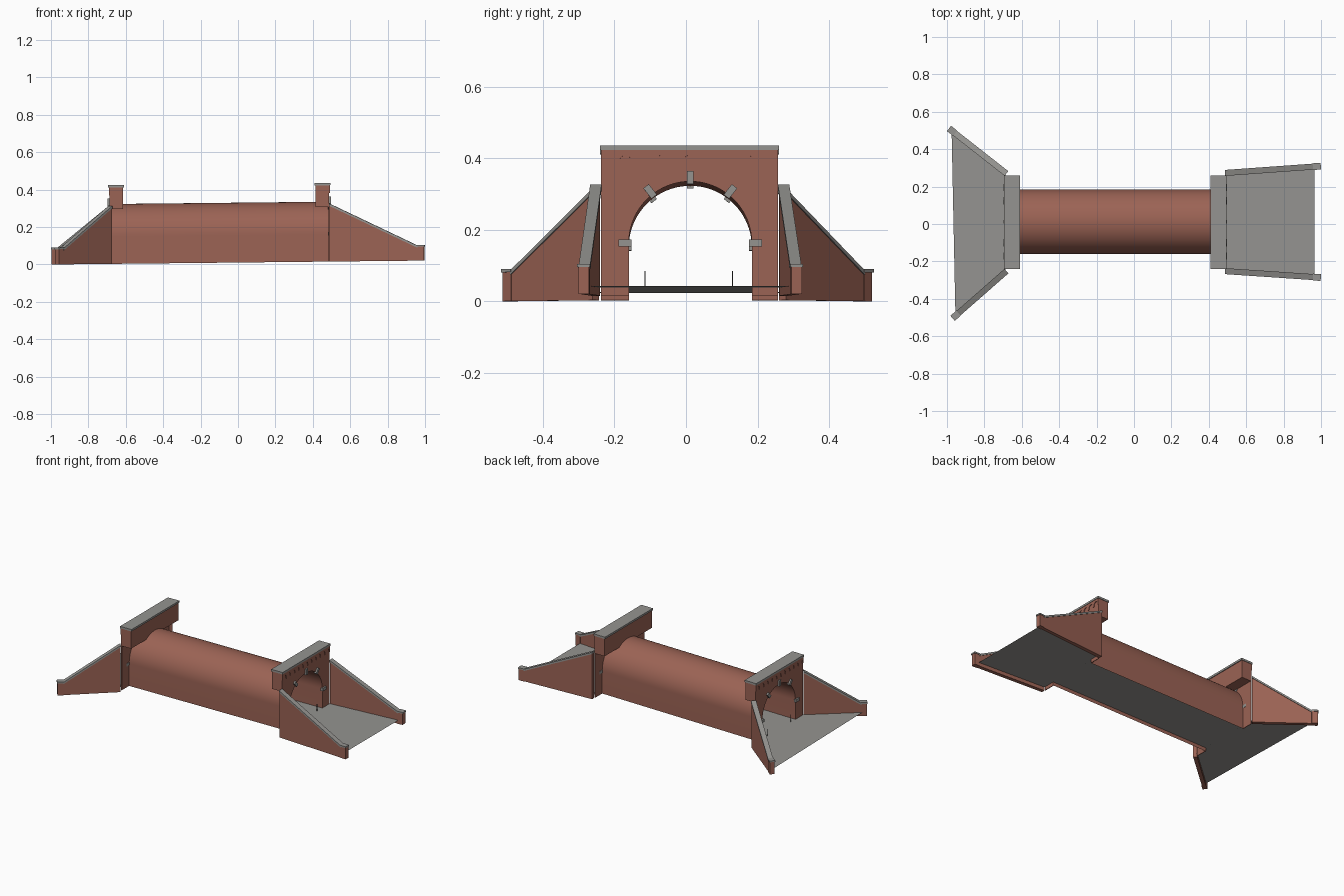
import bpy, bmesh, math
from mathutils import Vector

if "Cube" in bpy.data.objects:
    bpy.data.objects.remove(bpy.data.objects["Cube"])


def material(name, rgb):
    m = bpy.data.materials.new(name)
    m.diffuse_color = (*rgb, 1)
    m.use_nodes = True
    m.node_tree.nodes["Principled BSDF"].inputs["Base Color"].default_value = m.diffuse_color
    return m


BRICK = material("red brick", (0.33, 0.125, 0.09))
STONE = material("grey stone", (0.30, 0.295, 0.28))
DARK = material("dark metal", (0.06, 0.06, 0.06))

YC, R, SPRING = 0.012, 0.172, 0.148       # bore centre, radius, springing height
Y0, Y1 = -0.237, 0.257                    # portal width
FLOOR = 0.023


def finish(bm, name, mat, smooth=False):
    """Tilt everything along the tunnel's gradient and make the object."""
    for v in bm.verts:
        v.co.z += 0.0105 * (v.co.x + 1)
    bmesh.ops.recalc_face_normals(bm, faces=bm.faces)
    me = bpy.data.meshes.new(name)
    bm.to_mesh(me)
    bm.free()
    me.materials.append(mat)
    for p in me.polygons:
        p.use_smooth = smooth
    ob = bpy.data.objects.new(name, me)
    bpy.context.collection.objects.link(ob)
    return ob


def prism(name, points, offset, mat):
    """Extrude a flat outline of 3D points by an offset vector."""
    bm = bmesh.new()
    face = bm.faces.new([bm.verts.new(p) for p in points])
    ext = bmesh.ops.extrude_face_region(bm, geom=[face], use_keep_orig=True)
    vs = [g for g in ext["geom"] if isinstance(g, bmesh.types.BMVert)]
    bmesh.ops.translate(bm, verts=vs, vec=offset)
    bmesh.ops.triangulate(bm, faces=[f for f in bm.faces if len(f.verts) > 4])
    return finish(bm, name, mat)


def slab(name, outline, x0, x1, mat):
    """Outline in (y, z), extruded from x0 to x1."""
    return prism(name, [(x0, y, z) for y, z in outline], Vector((x1 - x0, 0, 0)), mat)


def rect(y0, y1, z0, z1):
    return [(y0, z0), (y1, z0), (y1, z1), (y0, z1)]


def arc(a0, a1, n, r=R, yc=YC, zc=SPRING):
    return [(yc + r * math.cos(a0 + (a1 - a0) * i / n),
             zc + r * math.sin(a0 + (a1 - a0) * i / n)) for i in range(n + 1)]


# Vaulted tunnel barrel
bm = bmesh.new()
section = [(YC + R, 0)] + arc(0, math.pi, 40) + [(YC - R, 0)]
rows = [[bm.verts.new((x, y, z)) for y, z in section] for x in (-0.686, 0.486)]
for i in range(len(section) - 1):
    bm.faces.new((rows[0][i], rows[1][i], rows[1][i + 1], rows[0][i + 1]))
finish(bm, "tunnel_barrel", BRICK, True)

# Road surface: bore strip and the two flared aprons
for name, pts in (
    ("road", [(-0.687, YC - R), (0.487, YC - R), (0.487, YC + R), (-0.687, YC + R)]),
    ("right_apron", [(0.487, -0.25), (0.965, -0.278), (0.965, 0.3), (0.487, 0.268)]),
    ("left_apron", [(-0.687, 0.26), (-0.975, 0.485), (-0.955, -0.475), (-0.687, -0.25)]),
):
    bm = bmesh.new()
    bm.faces.new([bm.verts.new((x, y, FLOOR)) for x, y in pts])
    finish(bm, name, STONE)


def portal(side, xf, s):
    """Portal with outer face at x = xf, facing direction s along x."""
    # Thin face wall with the arch opening
    wall = [(Y0, 0), (Y0, 0.41), (Y1, 0.41), (Y1, 0), (YC + R, 0)]
    wall += arc(0, math.pi, 40) + [(YC - R, 0)]
    slab(side + "_portal_wall", wall, xf - 0.004 * s, xf, BRICK)
    # Deep parapet resting over the barrel
    a = math.asin((0.292 - SPRING) / R)
    body = [(Y0, 0.292), (Y0, 0.41), (Y1, 0.41), (Y1, 0.292)] + arc(a, math.pi - a, 20)
    slab(side + "_parapet", body, xf - 0.072 * s, xf - 0.004 * s, BRICK)
    slab(side + "_parapet_cap", rect(Y0 - 0.003, Y1 + 0.003, 0.408, 0.421),
         xf - 0.077 * s, xf + 0.007 * s, STONE)
    # Frieze with a row of small arches cut into its lower edge
    n, r = 11, 0.017
    step = (Y1 - Y0) / n
    frieze = [(Y0, 0.41), (Y0, 0.366)]
    for i in range(n):
        c = Y0 + step * (i + 0.5)
        frieze += [(c - r, 0.366)] + arc(math.pi, 0, 8, r, c, 0.376) + [(c + r, 0.366)]
    frieze += [(Y1, 0.366), (Y1, 0.41)]
    slab(side + "_arched_frieze", frieze, xf, xf + 0.004 * s, BRICK)
    # Stone blocks around the arch
    for deg in (0, 52, 90, 128, 180):
        t = math.radians(deg)
        u, v = (math.cos(t), math.sin(t)), (-math.sin(t), math.cos(t))
        block = []
        for p, q in ((0.164, -0.0095), (0.201, -0.0095), (0.201, 0.0095), (0.164, 0.0095)):
            block.append((YC + p * u[0] + q * v[0], SPRING + p * u[1] + q * v[1]))
        slab(side + "_arch_stone", block, xf - 0.006 * s, xf + 0.01 * s, STONE)
    # Slim marker posts beside the road
    for y in (-0.115, 0.13):
        slab(side + "_marker_post", rect(y - 0.0015, y + 0.0015, FLOOR, 0.07),
             xf - 0.003 * s, xf, DARK)


portal("right", 0.487, 1)
portal("left", -0.687, -1)


def wing(name, p, q, top, end):
    """Sloping retaining wall from p to q with coping and an end pier."""
    p, q = Vector((*p, 0)), Vector((*q, 0))
    length = (q - p).length
    d = (q - p).normalized()
    nrm = Vector((-d.y, d.x, 0))

    def part(label, tz, width, mat):
        pts = [p + d * t - nrm * width / 2 + Vector((0, 0, z)) for t, z in tz]
        prism(name + label, pts, nrm * width, mat)

    ln = length
    part("_wall", [(0, 0), (ln, 0), (ln, end - 0.016), (0, top - 0.012)], 0.024, BRICK)
    part("_coping", [(0, top - 0.012), (ln, end - 0.016), (ln, end - 0.004), (0, top)],
         0.032, STONE)
    part("_pier", [(ln - 0.002, 0), (ln + 0.034, 0), (ln + 0.034, end - 0.009),
                   (ln - 0.002, end - 0.009)], 0.03, BRICK)
    part("_pier_cap", [(ln - 0.005, end - 0.009), (ln + 0.037, end - 0.009),
                       (ln + 0.037, end), (ln - 0.005, end)], 0.036, STONE)


wing("right_back_wing", (0.487, 0.273), (0.962, 0.307), 0.311, 0.084)
wing("right_front_wing", (0.487, -0.252), (0.962, -0.284), 0.311, 0.084)
wing("left_back_wing", (-0.682, 0.27), (-0.96, 0.488), 0.31, 0.09)
wing("left_front_wing", (-0.682, -0.252), (-0.942, -0.48), 0.31, 0.09)
